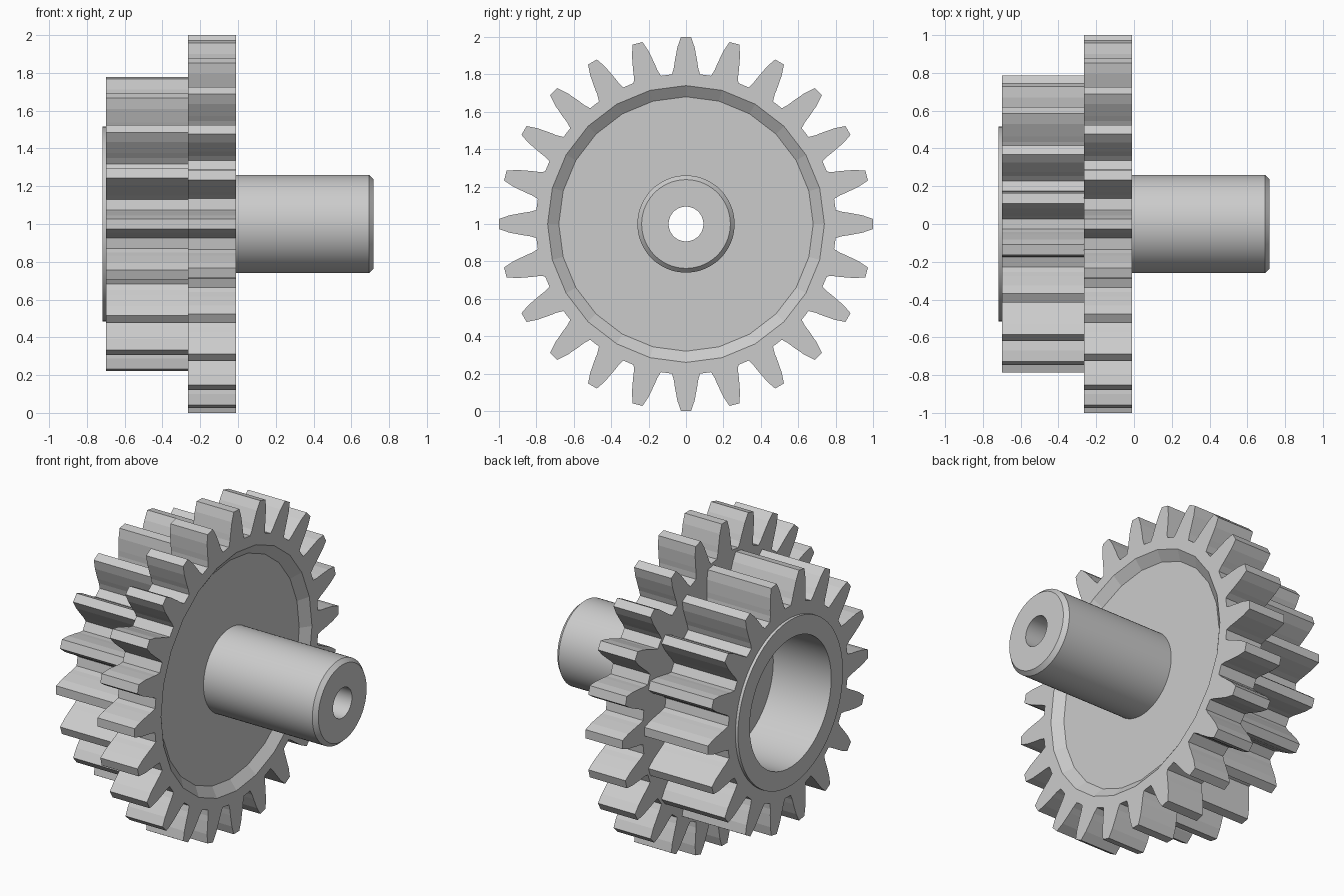
import bpy, bmesh
from math import sin, cos, pi

cube = bpy.data.objects.get("Cube")
if cube:
    bpy.data.objects.remove(cube)

# single grey for the whole part
GREY = (0.6, 0.6, 0.6, 1)
grey = bpy.data.materials.new("plain_grey")
grey.use_nodes = True
grey.diffuse_color = GREY
grey.node_tree.nodes["Principled BSDF"].inputs["Base Color"].default_value = GREY


def finish(bm, name, smooth=False):
    bmesh.ops.recalc_face_normals(bm, faces=bm.faces)
    mesh = bpy.data.meshes.new(name)
    bm.to_mesh(mesh)
    bm.free()
    ob = bpy.data.objects.new(name, mesh)
    bpy.context.collection.objects.link(ob)
    mesh.materials.append(grey)
    if smooth:
        bpy.ops.object.select_all(action='DESELECT')
        bpy.context.view_layer.objects.active = ob
        ob.select_set(True)
        bpy.ops.object.shade_smooth_by_angle(angle=pi / 6)
    return ob


def point(bm, x, r, a, side=0):
    """Vertex around the x axis: radius r at angle a from the top, shifted sideways."""
    return bm.verts.new((x, r * sin(a) + side * cos(a), 1 + r * cos(a) - side * sin(a)))


def lathe(name, profile, segments, smooth):
    bm = bmesh.new()
    rings = [[point(bm, x, r, 2 * pi * i / segments) for i in range(segments)]
             for x, r in profile]
    for a, b in zip(rings, rings[1:]):
        for i in range(segments):
            j = (i + 1) % segments
            bm.faces.new((a[i], a[j], b[j], b[i]))
    return finish(bm, name, smooth)


def gear(name, ends, teeth, tip, phase, flank):
    """Toothed ring; ends = (x, inner radius) pairs, flank = (drop from tip, half width)."""
    bm = bmesh.new()
    step = 2 * pi / teeth
    outlines = []
    for x, inner in ends:
        hub = [point(bm, x, inner, phase + i * step) for i in range(teeth)]
        sectors = []
        for i in range(teeth):
            a = phase + i * step
            right = [point(bm, x, tip - d, a, w) for d, w in flank]
            left = [point(bm, x, tip - d, a + step, -w) for d, w in reversed(flank)]
            sectors.append([point(bm, x, tip, a)] + right + left)
        for i in range(teeth):
            j = (i + 1) % teeth
            bm.faces.new([hub[i]] + sectors[i] + [sectors[j][0], hub[j]])
        outlines.append([v for s in sectors for v in s])
    a, b = outlines
    for i in range(len(a)):
        j = (i + 1) % len(a)
        bm.faces.new((a[i], a[j], b[j], b[i]))
    return finish(bm, name)


FLANK = [(0, 0.027), (0.055, 0.046), (0.13, 0.06), (0.165, 0.065), (0.2, 0.075)]
FACE, FLOOR, JOINT = -0.01, -0.055, -0.265

# toothed rings
gear("large_gear", [(JOINT, 0.5), (FACE, 0.74)], 24, 1.0, 0, FLANK)
gear("small_gear", [(-0.7, 0.5), (JOINT, 0.5)], 18, 0.785, pi / 2, FLANK)

# faceted recess in the face of the large gear
lathe("gear_recess", [(FACE, 0.74), (FLOOR, 0.68), (FLOOR, 0.2)], 24, False)

# collar, blind bore, through hole and chamfered shaft
lathe("shaft_and_bore", [
    (-0.69, 0.515), (-0.718, 0.515), (-0.718, 0.4), (-0.32, 0.4), (-0.32, 0.093),
    (0.718, 0.093), (0.718, 0.237), (0.693, 0.26), (FLOOR - 0.01, 0.26)], 72, True)
